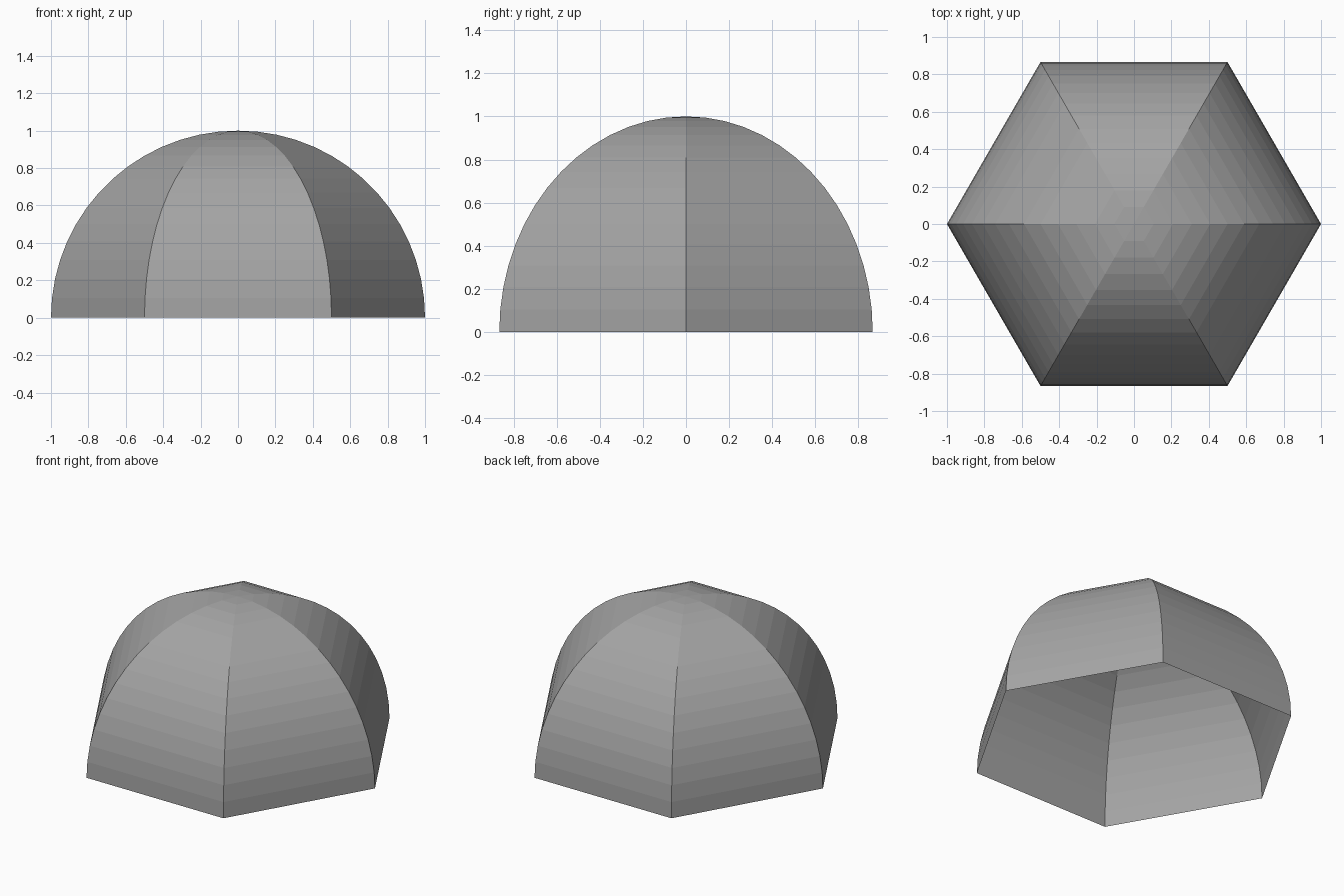
import bpy, bmesh
from math import sin, cos, pi

if "Cube" in bpy.data.objects:
    bpy.data.objects.remove(bpy.data.objects["Cube"])

SIDES = 6      # hexagonal plan
RINGS = 15     # bands from base to apex, 6 degrees each
SEAM = 0.001   # half width of the open seam between panels


def ring(bm, angle):
    """Hexagonal ring of vertices at an elevation angle on the unit dome."""
    r, z = cos(angle), sin(angle)
    return [bm.verts.new((r * cos(2 * pi * k / SIDES), r * sin(2 * pi * k / SIDES), z))
            for k in range(SIDES)]


bm = bmesh.new()
rings = [ring(bm, i * pi / 2 / RINGS) for i in range(RINGS)]

# Flat bands between neighbouring rings, open at the base
for low, high in zip(rings, rings[1:]):
    for k in range(SIDES):
        n = (k + 1) % SIDES
        bm.faces.new((low[k], low[n], high[n], high[k]))

# Triangular cap meeting at the apex
apex = bm.verts.new((0, 0, 1))
for k in range(SIDES):
    bm.faces.new((rings[-1][k], rings[-1][(k + 1) % SIDES], apex))

# Hairline seams around every panel
seams = bmesh.ops.inset_individual(bm, faces=bm.faces[:], thickness=SEAM)["faces"]
bmesh.ops.delete(bm, geom=seams, context='FACES')

mesh = bpy.data.meshes.new("hexagonal_dome")
bm.to_mesh(mesh)
bm.free()
dome = bpy.data.objects.new("hexagonal_dome", mesh)
bpy.context.collection.objects.link(dome)

# Mid grey panels
grey = bpy.data.materials.new("panel_grey")
grey.diffuse_color = (0.37, 0.37, 0.37, 1)
grey.use_nodes = True
grey.node_tree.nodes["Principled BSDF"].inputs["Base Color"].default_value = grey.diffuse_color
mesh.materials.append(grey)
